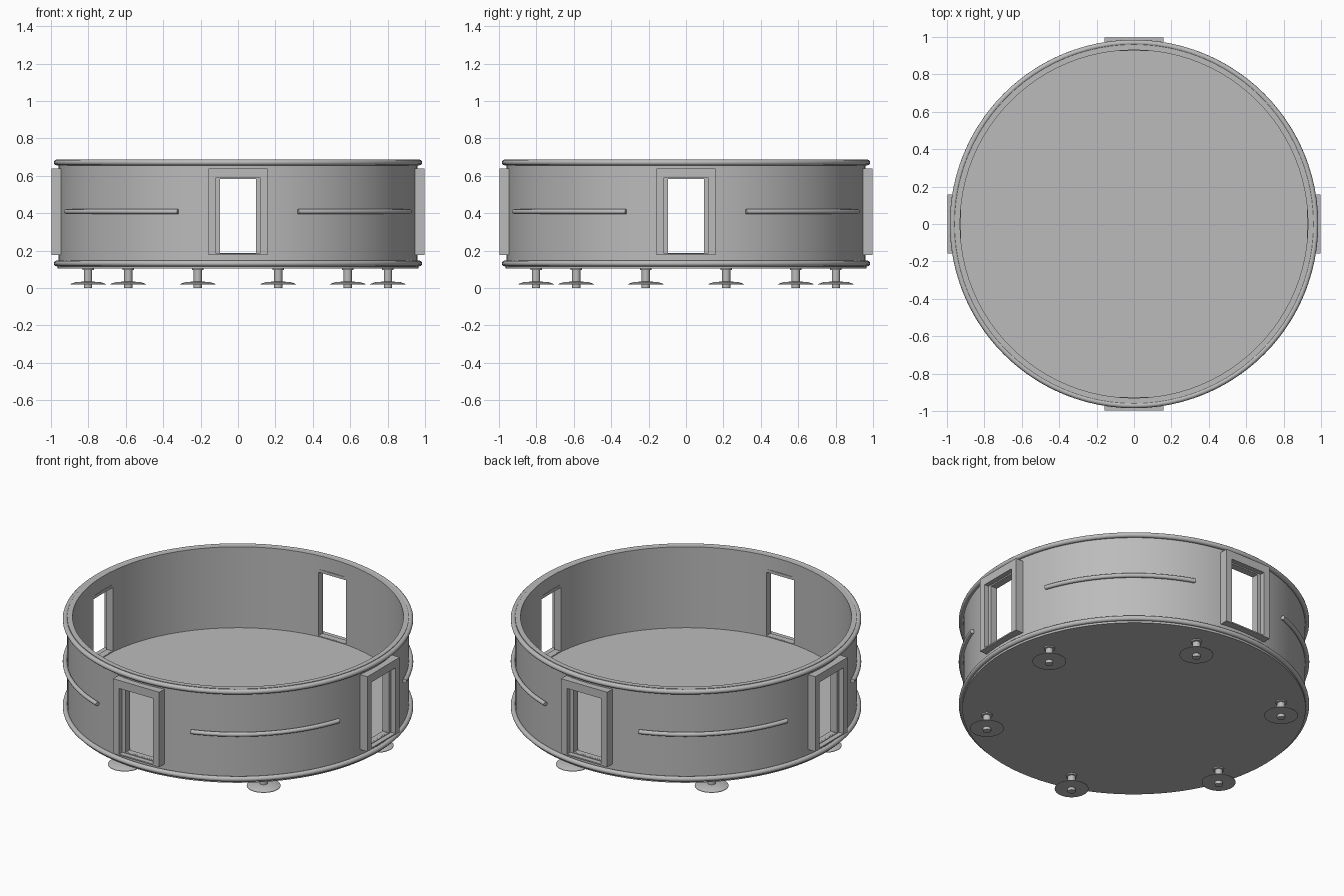
import bpy, bmesh, math
from mathutils import Matrix

cube = bpy.data.objects.get("Cube")
if cube:
    bpy.data.objects.remove(cube)

grey = bpy.data.materials.new("plain grey")
grey.use_nodes = True
grey.diffuse_color = (0.5, 0.5, 0.5, 1)
grey.node_tree.nodes["Principled BSDF"].inputs["Base Color"].default_value = (0.5, 0.5, 0.5, 1)


def finish(bm, name, smooth=True):
    """Turn a bmesh into a named, shaded object."""
    bmesh.ops.remove_doubles(bm, verts=bm.verts, dist=1e-5)
    bmesh.ops.recalc_face_normals(bm, faces=bm.faces)
    mesh = bpy.data.meshes.new(name)
    bm.to_mesh(mesh)
    bm.free()
    mesh.materials.append(grey)
    obj = bpy.data.objects.new(name, mesh)
    bpy.context.collection.objects.link(obj)
    if smooth:
        shade(obj)
    return obj


def shade(obj):
    bpy.ops.object.select_all(action="DESELECT")
    obj.select_set(True)
    bpy.context.view_layer.objects.active = obj
    bpy.ops.object.shade_smooth_by_angle(angle=math.radians(35))


def lathe(name, profile, steps, closed=False, start=0, sweep=math.tau, smooth=True):
    """Spin (radius, height) points about z; partial sweeps get end caps."""
    bm = bmesh.new()
    points = [bm.verts.new((r * math.cos(start), r * math.sin(start), z)) for r, z in profile]
    edges = [bm.edges.new(pair) for pair in zip(points, points[1:])]
    if closed:
        edges.append(bm.edges.new((points[-1], points[0])))
    bmesh.ops.spin(bm, geom=points + edges, cent=(0, 0, 0), axis=(0, 0, 1),
                   angle=sweep, steps=steps)
    bmesh.ops.remove_doubles(bm, verts=bm.verts, dist=1e-5)
    if sweep < math.tau:
        bmesh.ops.holes_fill(bm, edges=bm.edges, sides=0)
    return finish(bm, name, smooth)


def circle(radius, height, size, count=12):
    return [(radius + size * math.cos(i * math.tau / count),
             height + size * math.sin(i * math.tau / count)) for i in range(count)]


def frame(name, outer, inner, front, back, turn):
    """Rectangular surround; outer and inner are (half width, bottom, top)."""
    bm = bmesh.new()
    loops = []
    for (w, low, top), y in ((outer, front), (inner, front), (inner, back), (outer, back)):
        loops.append([bm.verts.new((x, -y, z))
                      for x, z in ((-w, low), (w, low), (w, top), (-w, top))])
    for a, b in zip(loops, loops[1:] + loops[:1]):
        for i in range(4):
            j = (i + 1) % 4
            bm.faces.new((a[i], a[j], b[j], b[i]))
    obj = finish(bm, name, smooth=False)
    obj.rotation_euler.z = turn


# Round wall with four doorways cut through
wall = lathe("wall", [(0.93, 0.12), (0.96, 0.12), (0.96, 0.685), (0.93, 0.685)],
             96, closed=True, smooth=False)
bm = bmesh.new()
for turn in (0, math.pi / 2):
    bmesh.ops.create_cube(bm, size=1, matrix=Matrix.Rotation(turn, 4, "Z")
                          @ Matrix.Translation((0, 0.95, 0.385))
                          @ Matrix.Diagonal((0.19, 0.3, 0.395, 1)))
    bmesh.ops.create_cube(bm, size=1, matrix=Matrix.Rotation(turn, 4, "Z")
                          @ Matrix.Translation((0, -0.95, 0.385))
                          @ Matrix.Diagonal((0.19, 0.3, 0.395, 1)))
cutter = finish(bm, "doorway_cutter", smooth=False)
cutter.hide_render = True
cut = wall.modifiers.new("doorways", "BOOLEAN")
cut.object = cutter
cut.operation = "DIFFERENCE"
cut.solver = "EXACT"
bpy.context.view_layer.objects.active = wall
bpy.ops.object.modifier_apply(modifier=cut.name)
bpy.data.objects.remove(cutter)
shade(wall)

# Floor slab with a thin lip under the wall
lathe("floor", [(0, 0.105), (0.965, 0.105), (0.965, 0.12), (0.935, 0.12),
                (0.935, 0.183), (0, 0.183)], 96)

# Rounded bands around the rim and the base
lathe("rim_band", circle(0.97, 0.671, 0.015), 96, closed=True)
lathe("base_band", circle(0.97, 0.131, 0.015), 96, closed=True)

# Stepped door surrounds and the curved rails between them
for i, side in enumerate(("front", "left", "back", "right")):
    turn = i * math.pi / 2
    frame(side + "_door_surround", (0.158, 0.175, 0.64), (0.117, 0.183, 0.59),
          0.998, 0.94, turn)
    frame(side + "_door_lining", (0.12, 0.18, 0.6), (0.095, 0.187, 0.582),
          0.968, 0.925, turn)
    lathe(side + "_rail", circle(0.972, 0.408, 0.013), 24, closed=True,
          start=turn + math.radians(19.3), sweep=math.radians(51.4))

# Six feet: pin, shallow cone pad, stem and collar
for i in range(6):
    angle = math.radians(15 + 60 * i)
    foot = lathe("foot_%d" % (i + 1),
                 [(0, 0), (0.022, 0), (0.022, 0.018), (0.095, 0.018), (0.095, 0.021),
                  (0.065, 0.032), (0.022, 0.034), (0.022, 0.095), (0.031, 0.097),
                  (0.031, 0.108), (0, 0.108)], 32)
    foot.location = (0.83 * math.cos(angle), 0.83 * math.sin(angle), 0)
